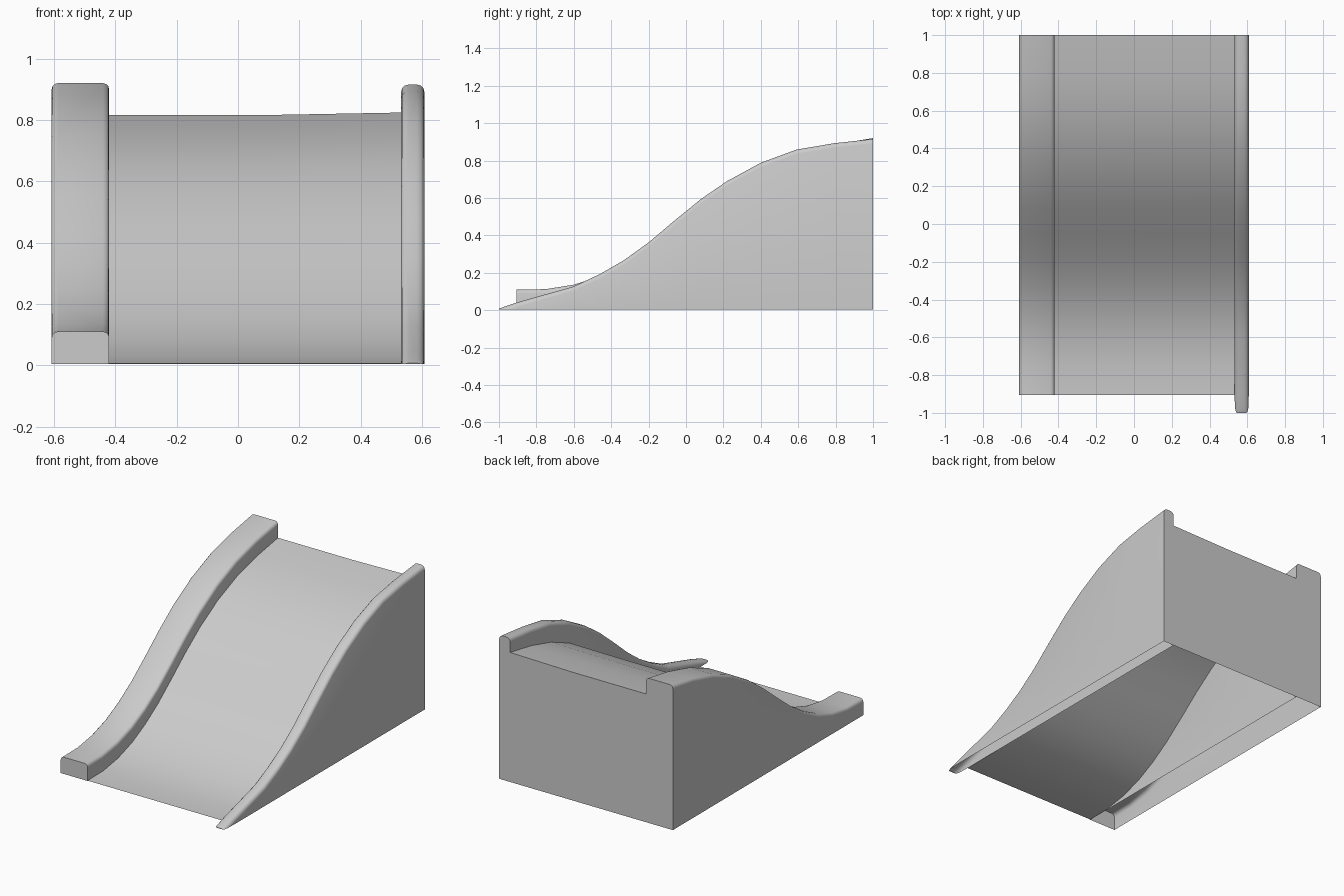
import bpy
import bmesh
from math import sin, cos, pi, radians, sqrt

cube = bpy.data.objects.get("Cube")
if cube:
    bpy.data.objects.remove(cube, do_unlink=True)

grey = bpy.data.materials.new("light grey")
grey.use_nodes = True
grey.diffuse_color = (0.6, 0.6, 0.6, 1)
grey.node_tree.nodes["Principled BSDF"].inputs["Base Color"].default_value = (0.6, 0.6, 0.6, 1)

# Rail tops as (y, z): the narrow rail climbs a little earlier than the wide one
wide_rail = [(-0.905, 0.11), (-0.75, 0.112), (-0.6, 0.136), (-0.46, 0.181), (-0.33, 0.245),
             (-0.2, 0.328), (-0.06, 0.437), (0.08, 0.55), (0.22, 0.651), (0.4, 0.755),
             (0.59, 0.832), (0.79, 0.884), (1.0, 0.92)]
narrow_rail = [(-1.0, 0.007), (-0.992, 0.011), (-0.975, 0.017), (-0.9, 0.042), (-0.6, 0.127),
               (-0.46, 0.193), (-0.33, 0.268), (-0.2, 0.362), (-0.06, 0.48), (0.08, 0.594),
               (0.22, 0.69), (0.4, 0.788), (0.59, 0.858), (0.79, 0.892), (1.0, 0.915)]
BASE = 0.004   # height of the walls' open lower edge
DROP = 0.104   # depth of the sliding surface below the wide rail


def finish(name, bm, recalc=True):
    if recalc:
        bmesh.ops.recalc_face_normals(bm, faces=bm.faces)
    mesh = bpy.data.meshes.new(name)
    bm.to_mesh(mesh)
    bm.free()
    mesh.materials.append(grey)
    obj = bpy.data.objects.new(name, mesh)
    bpy.context.collection.objects.link(obj)
    bpy.ops.object.select_all(action='DESELECT')
    obj.select_set(True)
    bpy.context.view_layer.objects.active = obj
    bpy.ops.object.shade_smooth_by_angle(angle=radians(35))
    return obj


def loft(bm, sections):
    """Skin a row of open cross-sections."""
    rings = [[bm.verts.new(p) for p in s] for s in sections]
    for a, b in zip(rings, rings[1:]):
        for i in range(len(a) - 1):
            bm.faces.new((a[i], a[i + 1], b[i + 1], b[i]))
    return rings


def side_wall(name, x0, x1, profile, radius, steps=3):
    """Hollow wall, open below, with a rounded rail along its curved top."""
    bm = bmesh.new()
    sections = []
    for y, z in profile:
        # Where the rail sinks into the floor, the section narrows
        sunk = max(0, radius - (z - BASE))
        inset = radius - sqrt(radius ** 2 - sunk ** 2)
        left, right = x0 + inset, x1 - inset
        section = [(left, y, BASE)]
        for cx, start in ((x0 + radius, pi), (x1 - radius, pi / 2)):
            for k in range(steps + 1):
                a = start - k * pi / 2 / steps
                x = min(max(cx + radius * cos(a), left), right)
                section.append((x, y, max(BASE, z - radius + radius * sin(a))))
        sections.append(section + [(right, y, BASE)])
    rings = loft(bm, sections)
    bm.faces.new(rings[0])
    bm.faces.new(rings[-1])
    bmesh.ops.remove_doubles(bm, verts=bm.verts, dist=0.0002)
    return finish(name, bm)


# Side walls with rails
side_wall("wide_side_wall", -0.608, -0.42, wide_rail, 0.021)
side_wall("narrow_side_wall", 0.532, 0.608, narrow_rail, 0.024)

# Sliding surface, a thin sheet between the walls
bm = bmesh.new()
loft(bm, [[(-0.42, y, z - DROP), (0.1, y, z - DROP),
           (0.532, y, z - DROP + 0.008 * max(0, y))] for y, z in wide_rail])
finish("slide_surface", bm, recalc=False)

# Upright back panel closing the tall end
bm = bmesh.new()
loft(bm, [[(x, 1.0, BASE), (x, 1.0, z)] for x, z in
          ((0.532, 0.824), (0.1, 0.816), (-0.42, 0.816))])
finish("back_panel", bm, recalc=False)
